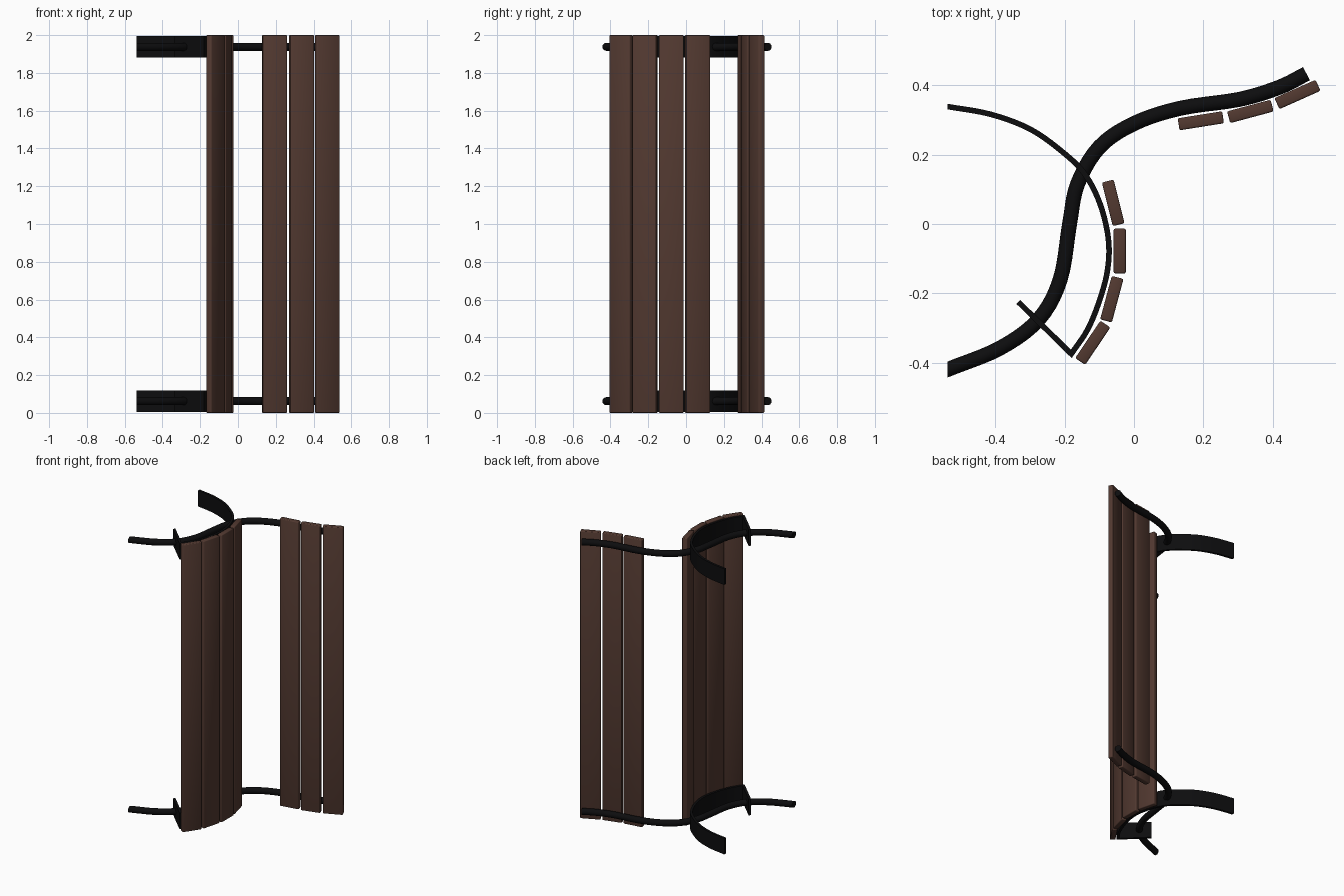
import bpy, bmesh, math
from mathutils import Vector

if "Cube" in bpy.data.objects:
    bpy.data.objects.remove(bpy.data.objects["Cube"])


def material(name, color):
    m = bpy.data.materials.new(name)
    m.diffuse_color = (*color, 1)
    m.use_nodes = True
    m.node_tree.nodes["Principled BSDF"].inputs["Base Color"].default_value = m.diffuse_color
    return m


WOOD = material("dark_brown_wood", (0.085, 0.041, 0.030))
IRON = material("black_iron", (0.004, 0.004, 0.0045))


def finish(name, bm, mat, angle):
    bmesh.ops.recalc_face_normals(bm, faces=bm.faces)
    me = bpy.data.meshes.new(name)
    bm.to_mesh(me)
    bm.free()
    me.materials.append(mat)
    ob = bpy.data.objects.new(name, me)
    bpy.context.collection.objects.link(ob)
    bpy.ops.object.select_all(action='DESELECT')
    ob.select_set(True)
    bpy.context.view_layer.objects.active = ob
    bpy.ops.object.shade_smooth_by_angle(angle=math.radians(angle))
    return ob


def spline(points, steps=5):
    """Smooth path through the given points."""
    p = [Vector(q) for q in points]
    p = [2 * p[0] - p[1]] + p + [2 * p[-1] - p[-2]]
    out = []
    for a, b, c, d in zip(p, p[1:], p[2:], p[3:]):
        for i in range(steps):
            t = i / steps
            out.append(0.5 * (2 * b + (c - a) * t + (2 * a - 5 * b + 4 * c - d) * t * t
                              + (3 * b - a - 3 * c + d) * t ** 3))
    return out + [p[-2]]


def sweep(name, path, z, profile, mat):
    """Sweep a (sideways, up) profile along a flat path with mitred corners.
    The first end is cut square to x."""
    bm = bmesh.new()
    rings = []
    for i, p in enumerate(path):
        d0 = (path[i] - path[i - 1]).normalized() if i else None
        d1 = (path[i + 1] - p).normalized() if i < len(path) - 1 else d0
        t = (d0 + d1).normalized() if i else Vector((1, 0))
        n = Vector((-t.y, t.x)) / max(t.dot(d1), 0.3)
        rings.append([bm.verts.new((p.x + n.x * s, p.y + n.y * s, z + u)) for s, u in profile])
    k = len(profile)
    for a, b in zip(rings, rings[1:]):
        for j in range(k):
            bm.faces.new((a[j], a[(j + 1) % k], b[(j + 1) % k], b[j]))
    bm.faces.new(rings[0])
    bm.faces.new(rings[-1])
    return finish(name, bm, mat, 35)


# Paths of the round rod and the flat bar, seen from above
rod_path = spline([(-.538, -.42), (-.386, -.358), (-.275, -.275), (-.213, -.16), (-.186, 0),
                   (-.163, .115), (-.10, .222), (0, .290), (.133, .334), (.305, .360),
                   (.42, .395), (.498, .434)])
bar_path = spline([(-.538, .339), (-.415, .317), (-.30, .274), (-.205, .207), (-.142, .144),
                   (-.098, .058), (-.074, -.043), (-.076, -.13), (-.098, -.216),
                   (-.133, -.303), (-.181, -.375)]) + [Vector((-.334, -.225))]

circle = [(.0215 * math.cos(a), .0215 * math.sin(a))
          for a in (math.tau * i / 16 for i in range(16))]
flat = [(-.008, -.056), (.008, -.056), (.008, .056), (-.008, .056)]

# Two matching iron frames
for side, z in (("lower", .062), ("upper", 1.938)):
    sweep(side + "_frame_rod", rod_path, z, circle, IRON)
    sweep(side + "_frame_bar", bar_path, z, flat, IRON)

# Slats: centre x, centre y, angle of the wide side
slats = {
    "seat_slat": [(-.060, .061, 104), (-.041, -.078, 90), (-.064, -.217, 75), (-.119, -.343, 56)],
    "back_slat": [(.193, .298, 9), (.336, .325, 15), (.472, .374, 24)],
}
for name, group in slats.items():
    for i, (x, y, ang) in enumerate(group, 1):
        bm = bmesh.new()
        bmesh.ops.create_cube(bm, size=1)
        bmesh.ops.scale(bm, vec=(.130, .035, 2), verts=bm.verts)
        bmesh.ops.bevel(bm, geom=bm.edges[:], offset=.005, segments=2, profile=.5,
                        affect='EDGES')
        ob = finish(f"{name}_{i}", bm, WOOD, 50)
        ob.location = (x, y, 1)
        ob.rotation_euler.z = math.radians(ang)
